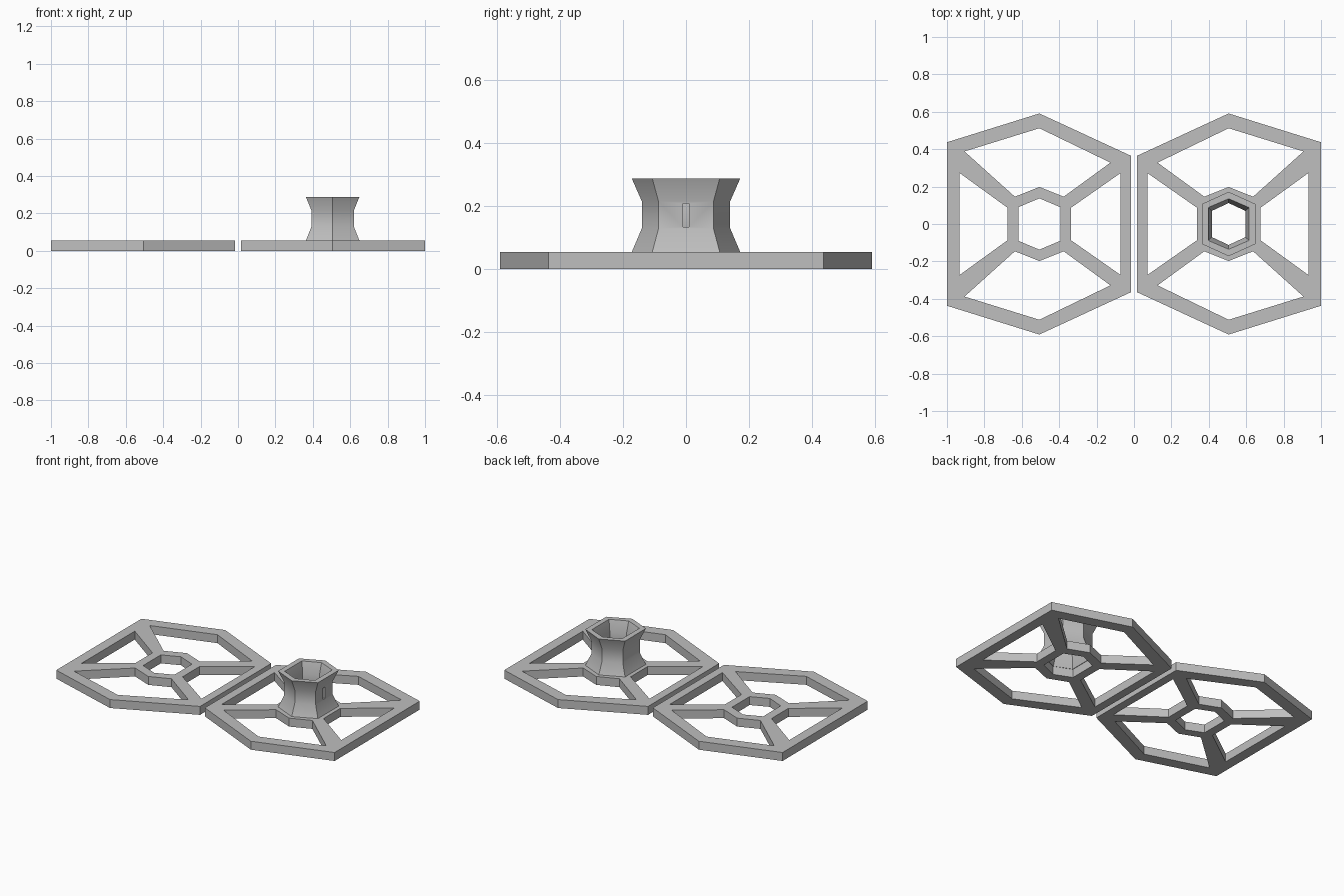
import bpy
import bmesh

cube = bpy.data.objects.get("Cube")
if cube:
    bpy.data.objects.remove(cube, do_unlink=True)

grey = bpy.data.materials.new("plain grey")
grey.use_nodes = True
GREY = (0.52, 0.52, 0.52, 1)
grey.diffuse_color = GREY
grey.node_tree.nodes["Principled BSDF"].inputs["Base Color"].default_value = GREY

CX = 0.506      # distance of each panel's centre from the middle
THICK = 0.055


def add_object(name, mesh):
    obj = bpy.data.objects.new(name, mesh)
    bpy.context.collection.objects.link(obj)
    mesh.materials.clear()
    mesh.materials.append(grey)
    return obj


def clean(mesh):
    bm = bmesh.new()
    bm.from_mesh(mesh)
    bmesh.ops.remove_doubles(bm, verts=bm.verts, dist=0.0005)
    bmesh.ops.recalc_face_normals(bm, faces=bm.faces)
    for f in bm.faces:
        f.smooth = False
    bm.to_mesh(mesh)
    bm.free()


def hexagon(half_x, corner_y, apex_y):
    return [(half_x, -corner_y), (half_x, corner_y), (0, apex_y),
            (-half_x, corner_y), (-half_x, -corner_y), (0, -apex_y)]


def flip_y(points):
    return [(x, -y) for x, y in points]


# Panel outline and openings, for the +x side
outline = [(0.017, 0.365), (CX, 0.591), (1, 0.437)]
outline += flip_y(outline[::-1])
long_opening = [(CX, 0.512), (0.906, 0.388), (0.637, 0.146),
                (CX, 0.198), (0.376, 0.146), (0.126, 0.328)]
outer_opening = [(0.933, 0.273), (0.675, 0.086)]
outer_opening += flip_y(outer_opening[::-1])
inner_opening = [(0.071, 0.273), (0.338, 0.086)]
inner_opening += flip_y(inner_opening[::-1])
hub_hole = [(CX + x, y) for x, y in hexagon(0.112, 0.09, 0.137)]
LOOPS = [outline, long_opening, flip_y(long_opening),
         outer_opening, inner_opening, hub_hole]


def build_panel(name, side):
    curve = bpy.data.curves.new(name + "_profile", "CURVE")
    curve.dimensions = "2D"
    curve.fill_mode = "BOTH"
    curve.extrude = THICK / 2
    for loop in LOOPS:
        spline = curve.splines.new("POLY")
        spline.points.add(len(loop) - 1)
        for point, (x, y) in zip(spline.points, loop):
            point.co = (side * x, y, 0, 1)
        spline.use_cyclic_u = True
    helper = bpy.data.objects.new(name + "_profile", curve)
    bpy.context.collection.objects.link(helper)
    graph = bpy.context.evaluated_depsgraph_get()
    mesh = bpy.data.meshes.new_from_object(helper.evaluated_get(graph))
    bpy.data.objects.remove(helper, do_unlink=True)
    clean(mesh)
    mesh.name = name
    panel = add_object(name, mesh)
    panel.location.z = THICK / 2


build_panel("left_panel", 1)
build_panel("right_panel", -1)

# Flared six-sided spool: rings run up the outside, then down the inside
flare, waist = (0.143, 0.107, 0.172), (0.113, 0.087, 0.14)
bore_flare, bore_waist = (0.109, 0.088, 0.135), (0.09, 0.07, 0.112)
Z_LOW, Z_HIGH, Z_TOP = 0.13, 0.215, 0.288
rings = [(flare, THICK), (waist, Z_LOW), (waist, Z_HIGH), (flare, Z_TOP),
         (bore_flare, Z_TOP), (bore_waist, Z_HIGH), (bore_waist, Z_LOW),
         (bore_flare, THICK)]
bm = bmesh.new()
loops = [[bm.verts.new((CX + x, y, z)) for x, y in hexagon(*size)]
         for size, z in rings]
for i, low in enumerate(loops):
    high = loops[(i + 1) % len(loops)]
    for j in range(6):
        k = (j + 1) % 6
        bm.faces.new((low[j], low[k], high[k], high[j]))
bmesh.ops.recalc_face_normals(bm, faces=bm.faces)
mesh = bpy.data.meshes.new("spool")
bm.to_mesh(mesh)
bm.free()
spool = add_object("spool", mesh)

# Narrow slot through the outward wall of the spool
bpy.ops.mesh.primitive_cube_add(size=1, location=(CX + 0.1, 0, 0.171))
cutter = bpy.context.object
cutter.name = "slot_cutter"
cutter.scale = (0.08, 0.02, 0.074)
cutter.hide_render = True
cut = spool.modifiers.new("slot", "BOOLEAN")
cut.operation = "DIFFERENCE"
cut.solver = "EXACT"
cut.object = cutter
bpy.ops.object.select_all(action="DESELECT")
spool.select_set(True)
bpy.context.view_layer.objects.active = spool
bpy.ops.object.modifier_apply(modifier="slot")
bpy.data.objects.remove(cutter, do_unlink=True)
bpy.ops.object.shade_smooth_by_angle(angle=0.52)
